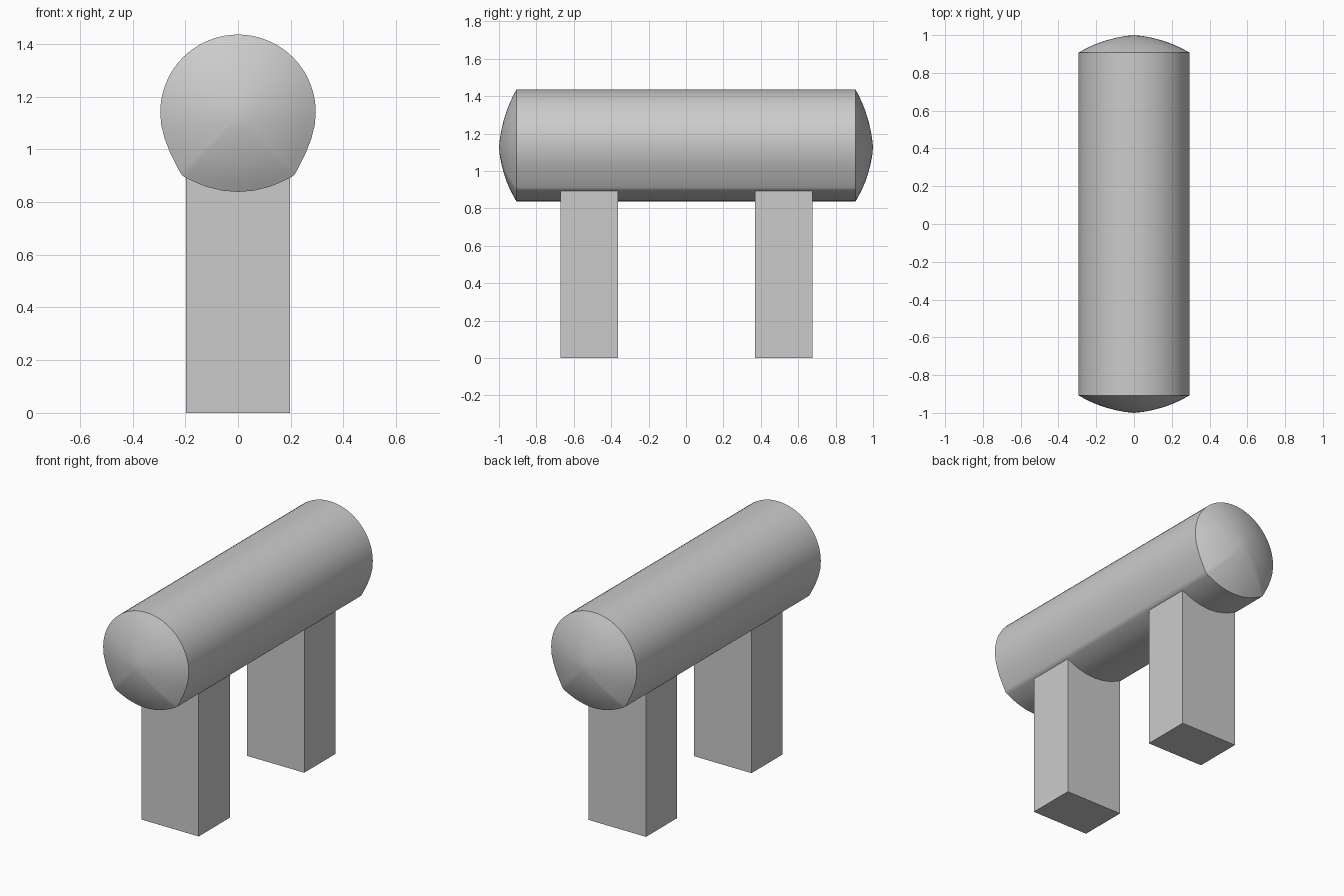
import bpy, bmesh, math

if "Cube" in bpy.data.objects:
    bpy.data.objects.remove(bpy.data.objects["Cube"])

CZ = 1.125  # height of the dome tips


def finish(name, bm, smooth=False):
    bmesh.ops.recalc_face_normals(bm, faces=bm.faces)
    mesh = bpy.data.meshes.new(name)
    bm.to_mesh(mesh)
    bm.free()
    ob = bpy.data.objects.new(name, mesh)
    bpy.context.collection.objects.link(ob)
    if smooth:
        bpy.ops.object.select_all(action='DESELECT')
        ob.select_set(True)
        bpy.context.view_layer.objects.active = ob
        bpy.ops.object.shade_smooth_by_angle(angle=math.radians(38))
    return ob


# Cross-section: round top, tapering sides, shallow curved underside
half = [(0.295 * math.sin(a), 1.14 + 0.295 * math.cos(a))
        for a in (math.radians(5 * i) for i in range(19))]
half += [(0.291, 1.09), (0.278, 1.04), (0.259, 0.99), (0.237, 0.945),
         (0.220, 0.913), (0.213, 0.902), (0.200, 0.893), (0.16, 0.874),
         (0.12, 0.858), (0.06, 0.843), (0.0, 0.838)]
section = half + [(-x, z) for x, z in half[-2:0:-1]]

# Dome profile as (scale of section, y), flattening towards the tip
dome = [(1.0, 0.907), (0.9, 0.923), (0.78, 0.941), (0.64, 0.958),
        (0.48, 0.974), (0.32, 0.986), (0.16, 0.995)]
rings = [(s, -y) for s, y in reversed(dome)] + dome

# Log-shaped body with domed ends
bm = bmesh.new()
loops = [[bm.verts.new((x * s, y, CZ + (z - CZ) * s)) for x, z in section]
         for s, y in rings]
n = len(section)
for a, b in zip(loops, loops[1:]):
    for i in range(n):
        j = (i + 1) % n
        bm.faces.new((a[i], a[j], b[j], b[i]))
for loop, y in ((loops[0], -1.0), (loops[-1], 1.0)):
    tip = bm.verts.new((0, y, CZ))
    for i in range(n):
        bm.faces.new((loop[i], loop[(i + 1) % n], tip))
finish("body", bm, smooth=True)

# Two slab legs running up into the body
for name, y0, y1 in (("front_leg", -0.67, -0.363), ("back_leg", 0.37, 0.677)):
    bm = bmesh.new()
    bmesh.ops.create_cube(bm, size=1)
    for v in bm.verts:
        v.co = (v.co.x * 0.396, (y0 + y1) / 2 + v.co.y * (y1 - y0),
                (v.co.z + 0.5) * 0.92)
    finish(name, bm)
